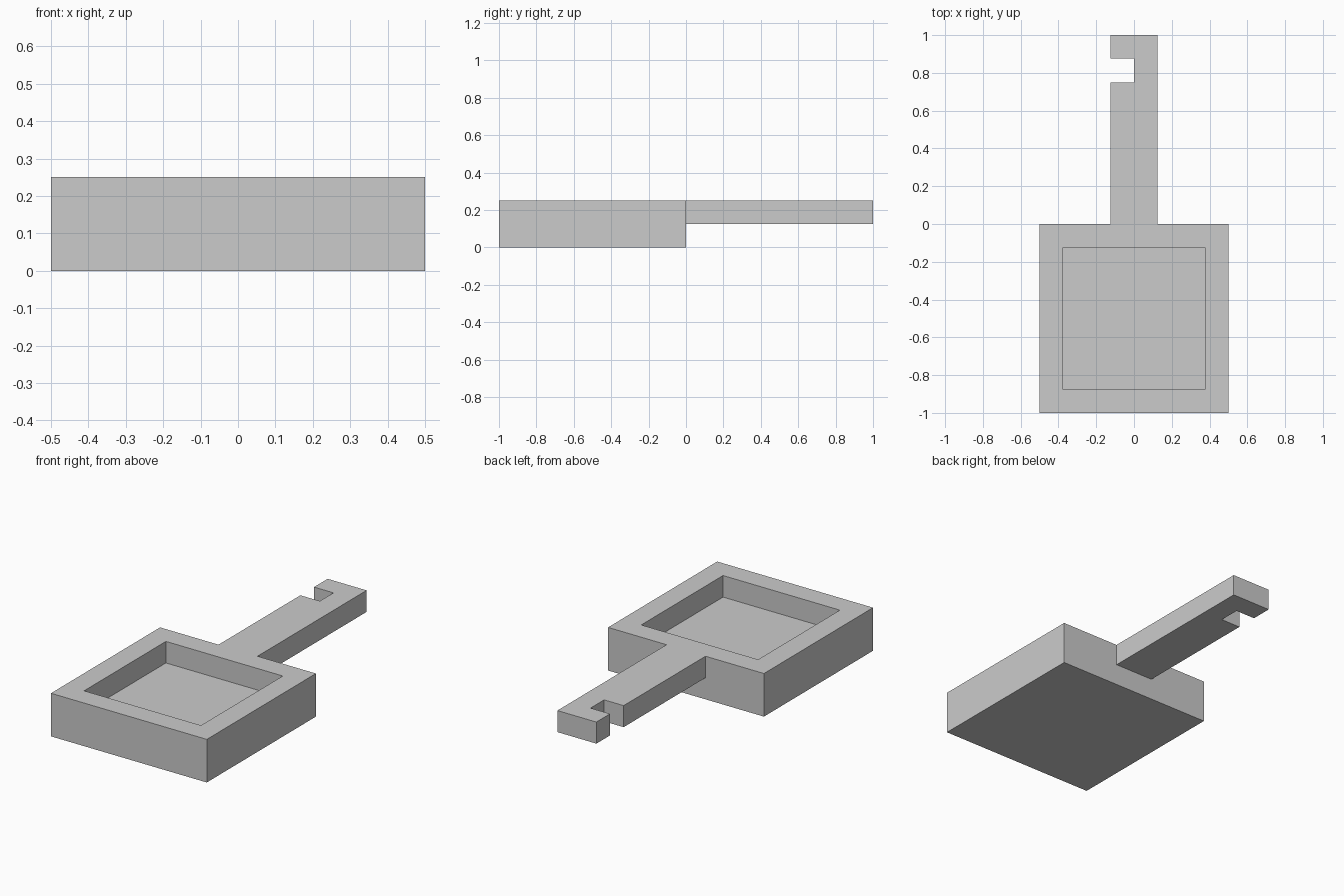
import bpy, bmesh
from mathutils import Vector, Matrix

if "Cube" in bpy.data.objects:
    bpy.data.objects.remove(bpy.data.objects["Cube"])

T = 0.125  # wall, floor and handle thickness
bm = bmesh.new()


def cut(co, no):
    geom = bm.verts[:] + bm.edges[:] + bm.faces[:]
    bmesh.ops.bisect_plane(bm, geom=geom, dist=1e-5, plane_co=co, plane_no=no)


def extrude(faces, offset):
    res = bmesh.ops.extrude_face_region(bm, geom=faces)["geom"]
    verts = [g for g in res if isinstance(g, bmesh.types.BMVert)]
    caps = [g for g in res if isinstance(g, bmesh.types.BMFace)]
    left = [f for f in faces if f.is_valid and f not in caps]
    if left:
        bmesh.ops.delete(bm, geom=left, context='FACES')
    bmesh.ops.translate(bm, verts=verts, vec=Vector(offset))
    bm.normal_update()
    return caps


def mid(f):
    return f.calc_center_median()


# Square tray block, split at the underside level of the handle
bmesh.ops.create_cube(bm, size=1, matrix=Matrix.Translation((0, -0.5, 0.125))
                      @ Matrix.Diagonal((1, 1, 0.25, 1)))
cut((0, 0, T), (0, 0, 1))
bm.normal_update()

# Straight-walled recess in the tray
top = [f for f in bm.faces if f.normal.z > 0.9]
bmesh.ops.inset_region(bm, faces=top, thickness=T, use_even_offset=True)
extrude(top, (0, 0, -T))

# Handle pulled out of the back wall
for x in (-T, 0, T):
    cut((x, 0, 0), (1, 0, 0))
bm.normal_update()
root = [f for f in bm.faces if abs(f.normal.y) > 0.9 and abs(mid(f).y) < 1e-4
        and mid(f).z > T and abs(mid(f).x) < T]
end = extrude(root, (0, 0.75, 0))

# Neck beside the notch, then the hooked tip
neck = extrude([f for f in end if mid(f).x > 0], (0, T, 0))
extrude(neck, (0, T, 0))
tip_side = [f for f in bm.faces if mid(f).y > 0.9 and abs(mid(f).x) < 1e-4
            and abs(f.normal.x) > 0.9]
extrude(tip_side, (-T, 0, 0))

# Finished mesh
bmesh.ops.recalc_face_normals(bm, faces=bm.faces[:])
mesh = bpy.data.meshes.new("tray_with_handle")
bm.to_mesh(mesh)
bm.free()
bpy.context.collection.objects.link(bpy.data.objects.new("tray_with_handle", mesh))
